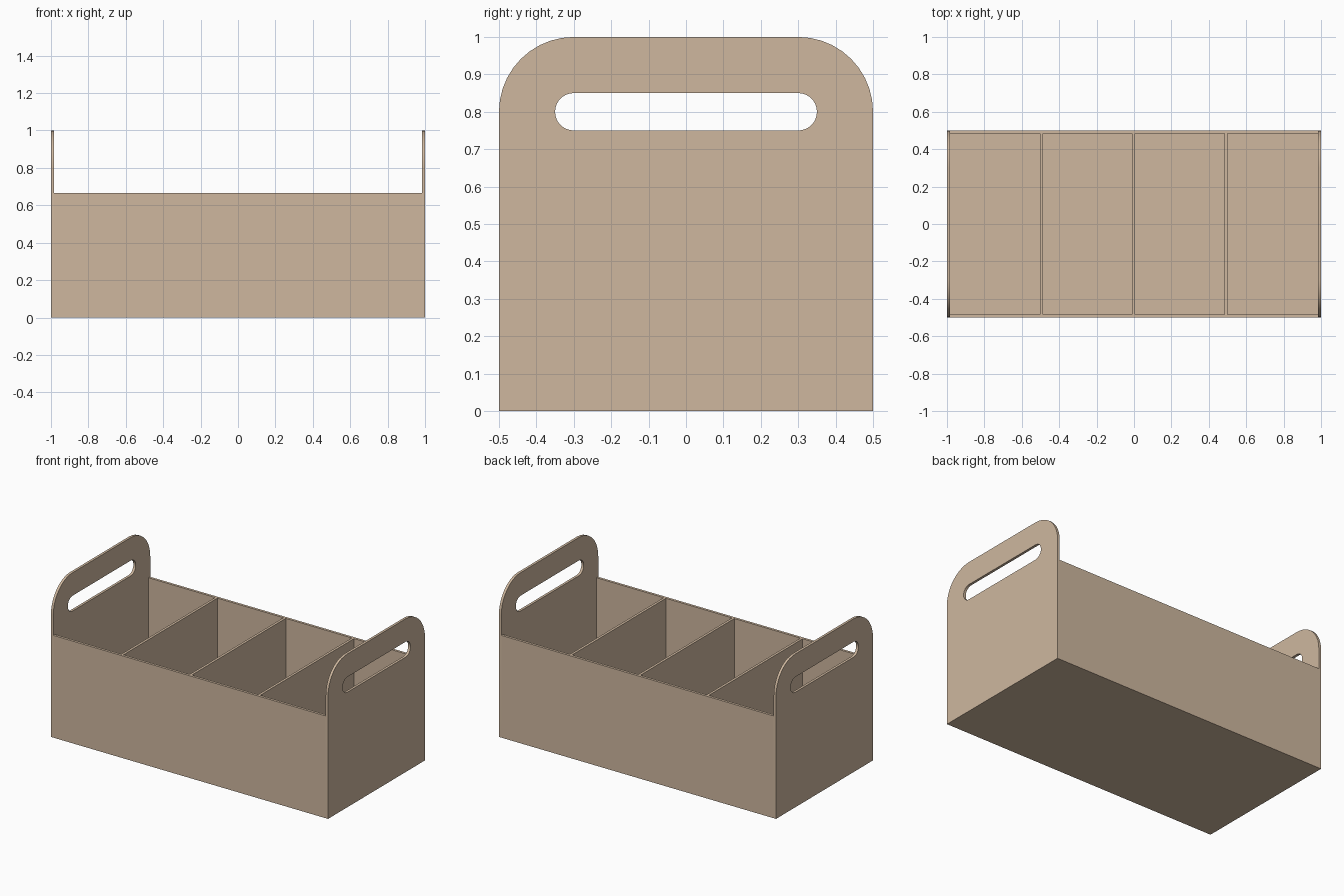
import bpy, bmesh, math
from mathutils import Vector

if "Cube" in bpy.data.objects:
    bpy.data.objects.remove(bpy.data.objects["Cube"])

T = 0.0167            # board thickness
WALL_H = 0.667        # height of long walls and dividers
INNER = 1 - T         # inner half length

wood = bpy.data.materials.new("tan wood")
wood.diffuse_color = (0.62, 0.475, 0.345, 1)
wood.use_nodes = True
wood.node_tree.nodes["Principled BSDF"].inputs["Base Color"].default_value = wood.diffuse_color


def finish(name, bm):
    bmesh.ops.recalc_face_normals(bm, faces=bm.faces)
    mesh = bpy.data.meshes.new(name)
    bm.to_mesh(mesh)
    bm.free()
    mesh.materials.append(wood)
    obj = bpy.data.objects.new(name, mesh)
    bpy.context.collection.objects.link(obj)
    return obj


def board(name, x0, x1, y0, y1, z0, z1):
    bm = bmesh.new()
    bmesh.ops.create_cube(bm, size=1)
    for v in bm.verts:
        v.co = Vector(((x0 + x1) / 2 + v.co.x * (x1 - x0),
                       (y0 + y1) / 2 + v.co.y * (y1 - y0),
                       (z0 + z1) / 2 + v.co.z * (z1 - z0)))
    return finish(name, bm)


def arc(cy, cz, r, a0, a1, n):
    return [(cy + r * math.cos(math.radians(a0 + (a1 - a0) * i / n)),
             cz + r * math.sin(math.radians(a0 + (a1 - a0) * i / n)))
            for i in range(n + 1)]


def end_panel(name, x):
    # rounded outline with a slotted handle hole
    outline = ([(-0.5, 0), (0.5, 0)] + arc(0.3, 0.8, 0.2, 0, 90, 10)
               + arc(-0.3, 0.8, 0.2, 90, 180, 10))
    slot = arc(0.3, 0.8, 0.05, -90, 90, 16) + arc(-0.3, 0.8, 0.05, 90, 270, 16)
    bm = bmesh.new()
    edges = []
    for loop in (outline, slot):
        vs = [bm.verts.new((x, y, z)) for y, z in loop]
        edges += [bm.edges.new((vs[i - 1], vs[i])) for i in range(len(vs))]
    bmesh.ops.triangle_fill(bm, use_beauty=True, use_dissolve=False, edges=edges)
    ext = bmesh.ops.extrude_face_region(bm, geom=bm.faces[:], use_keep_orig=True)
    moved = [g for g in ext["geom"] if isinstance(g, bmesh.types.BMVert)]
    bmesh.ops.translate(bm, vec=(T, 0, 0), verts=moved)
    obj = finish(name, bm)
    bpy.ops.object.select_all(action='DESELECT')
    obj.select_set(True)
    bpy.context.view_layer.objects.active = obj
    bpy.ops.object.shade_smooth_by_angle(angle=math.radians(30))


# end panels with handles
end_panel("left_end_panel", -1)
end_panel("right_end_panel", INNER)

# floor and long walls
board("floor", -INNER, INNER, -0.5 + T, 0.5 - T, 0, T)
board("front_wall", -INNER, INNER, -0.5, -0.5 + T, 0, WALL_H)
board("back_wall", -INNER, INNER, 0.5 - T, 0.5, 0, WALL_H)

# three evenly spaced dividers
for i in (-1, 0, 1):
    c = i * 0.4935 - 0.002
    board(f"divider_{i + 2}", c - T / 2, c + T / 2, -0.5 + T, 0.5 - T, T, WALL_H)
